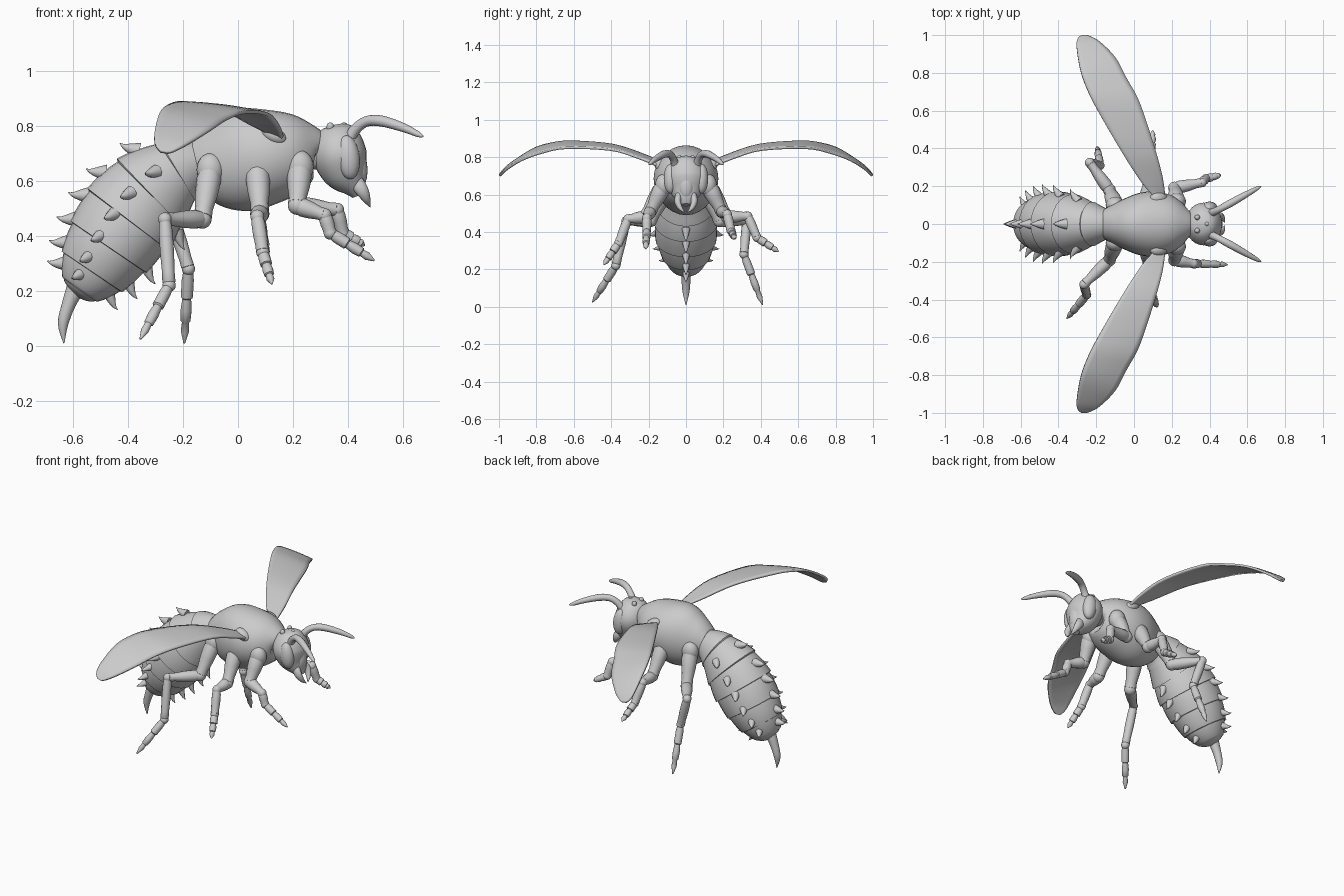
import bpy, bmesh, math
from mathutils import Vector, Matrix

if "Cube" in bpy.data.objects:
    bpy.data.objects.remove(bpy.data.objects["Cube"])


def smooth_path(pts, n):
    """Catmull-Rom resampling of tuples of any length, n steps per span."""
    out = []
    for i in range(len(pts) - 1):
        p0, p1, p2, p3 = (pts[max(i - 1, 0)], pts[i], pts[i + 1], pts[min(i + 2, len(pts) - 1)])
        for k in range(n):
            t = k / n
            out.append(tuple(0.5 * (2 * b + (c - a) * t + (2 * a - 5 * b + 4 * c - d) * t * t
                                    + (3 * b - a - 3 * c + d) * t ** 3)
                             for a, b, c, d in zip(p0, p1, p2, p3)))
    return out + [tuple(pts[-1])]


def frame(centres, i, ref):
    d = (centres[min(i + 1, len(centres) - 1)] - centres[max(i - 1, 0)]).normalized()
    side = (ref - d * ref.dot(d)).normalized()
    return d, side, side.cross(d)


def loft(bm, stations, sides=16, ref=None):
    """Skin elliptical rings; station = (x, y, z, radius_up, radius_side)."""
    cs = [Vector(s[:3]) for s in stations]
    if ref is None:
        d = cs[-1] - cs[0]
        k = min(range(3), key=lambda j: abs(d[j]))
        ref = Vector([1.0 if j == k else 0.0 for j in range(3)])
    rings = []
    for i, s in enumerate(stations):
        _, side, up = frame(cs, i, ref)
        rings.append([bm.verts.new(cs[i] + up * math.cos(a) * s[3] + side * math.sin(a) * s[4])
                      for a in (2 * math.pi * k / sides for k in range(sides))])
    for r0, r1 in zip(rings, rings[1:]):
        for k in range(sides):
            j = (k + 1) % sides
            bm.faces.new((r0[k], r0[j], r1[j], r1[k]))
    bm.faces.new(rings[0])
    bm.faces.new(rings[-1])


def ball(bm, c, r, tilt=0.0):
    m = Matrix.Translation(c) @ Matrix.Rotation(tilt, 4, 'Y') @ Matrix.Diagonal((*r, 1))
    bmesh.ops.create_uvsphere(bm, u_segments=20, v_segments=12, radius=1, matrix=m)


def finish(bm, name, angle=45):
    bmesh.ops.recalc_face_normals(bm, faces=bm.faces)
    me = bpy.data.meshes.new(name)
    bm.to_mesh(me)
    bm.free()
    ob = bpy.data.objects.new(name, me)
    bpy.context.collection.objects.link(ob)
    bpy.ops.object.select_all(action='DESELECT')
    ob.select_set(True)
    bpy.context.view_layer.objects.active = ob
    bpy.ops.object.shade_smooth_by_angle(angle=math.radians(angle))
    return ob


Y = Vector((0, 1, 0))

# Thorax
bm = bmesh.new()
thorax = [(.29, 0, .70, .05, .05), (.275, 0, .705, .095, .09), (.21, 0, .70, .143, .145),
          (.12, 0, .688, .172, .172), (.03, 0, .677, .187, .165), (-.05, 0, .672, .17, .135),
          (-.12, 0, .672, .125, .10), (-.165, 0, .672, .08, .075)]
loft(bm, smooth_path(thorax, 4), 28, Y)
ball(bm, (.285, 0, .695), (.04, .055, .055))
for s in (-1, 1):
    ball(bm, (.13, s * .135, .765), (.05, .035, .03), .5)
finish(bm, "thorax")

# Abdomen with overlapping plates
spine = smooth_path([(-.13, 0, .675, .08, .075), (-.22, 0, .635, .125, .115), (-.32, 0, .555, .17, .155),
                     (-.40, 0, .46, .182, .17), (-.47, 0, .36, .165, .16), (-.53, 0, .27, .13, .125),
                     (-.575, 0, .205, .075, .075), (-.59, 0, .185, .02, .02)], 8)
plates = []
for i, s in enumerate(spine):
    f = (i % 8) / 8
    k = .96 + .06 * f
    if i % 8 == 0 and 0 < i < len(spine) - 1:
        plates.append((*s[:3], s[3] * 1.02, s[4] * 1.02))
        s = tuple(v + .12 * (w - v) for v, w in zip(s, spine[i + 1]))
    plates.append((*s[:3], s[3] * k, s[4] * k))
bm = bmesh.new()
loft(bm, plates, 28, Y)
finish(bm, "abdomen", 50)

# Spikes on the rear edge of each plate: back, belly and flanks
bm = bmesh.new()
cs = [Vector(s[:3]) for s in spine]
for i in (13, 20, 26, 32, 38, 44):
    d, side, up = frame(cs, i, Y)
    for a, size in ((0, 1.0), (180, .8), (72, .85), (-72, .85)):
        if a == 180 and i < 20:
            continue
        a = math.radians(a)
        base = cs[i] + up * math.cos(a) * spine[i][3] + side * math.sin(a) * spine[i][4]
        out = (base - cs[i]).normalized()
        pts = [(base - out * .015 - d * .02, .030), (base + out * .013, .019),
               (base + out * .034 + d * .012, .009), (base + out * .052 + d * .016, .001)]
        loft(bm, smooth_path([(*p, r * size, r * size) for p, r in pts], 2), 10)
finish(bm, "abdomen_spikes")

# Stinger
bm = bmesh.new()
loft(bm, smooth_path([(-.585, 0, .22, .035, .03), (-.615, 0, .15, .025, .025),
                      (-.635, 0, .08, .019, .019), (-.632, 0, .01, .002, .002)], 4), 14, Y)
finish(bm, "stinger")

# Head
bm = bmesh.new()
head = [(.36, 0, .805, .015, .015), (.362, 0, .79, .06, .06), (.365, 0, .745, .088, .10),
        (.37, 0, .69, .098, .113), (.39, 0, .63, .082, .093), (.42, 0, .58, .048, .058),
        (.435, 0, .545, .02, .028)]
loft(bm, smooth_path(head, 4), 28, Y)
ball(bm, (.437, 0, .645), (.033, .042, .075), -.05)
for x, y in ((.335, .035), (.335, -.035), (.385, 0)):
    ball(bm, (x, y, .795), (.014, .014, .017))
finish(bm, "head")

# Eyes
bm = bmesh.new()
for s in (-1, 1):
    ball(bm, (.40, s * .083, .685), (.042, .036, .08), -.12)
finish(bm, "eyes")

# Mandibles
bm = bmesh.new()
for s in (-1, 1):
    loft(bm, smooth_path([(.425, s * .035, .60, .028, .02), (.45, s * .045, .565, .024, .018),
                          (.468, s * .032, .53, .014, .013), (.48, s * .008, .505, .002, .002)], 3), 12)
finish(bm, "mandibles")

# Antennae
bm = bmesh.new()
for s in (-1, 1):
    loft(bm, smooth_path([(.40, s * .055, .745, .023, .023), (.425, s * .065, .785, .02, .02),
                          (.465, s * .085, .815, .019, .019), (.52, s * .115, .817, .02, .02),
                          (.60, s * .16, .793, .016, .016), (.655, s * .19, .768, .01, .01),
                          (.673, s * .198, .76, .002, .002)], 4), 12, Y)
finish(bm, "antennae")

# Wings: leading edge then trailing edge at each station
edges = [(.165, .13, .745, .12, .13, .77), (.15, .25, .795, .04, .22, .81), (.11, .40, .84, -.07, .39, .865),
         (.03, .64, .85, -.20, .615, .883), (-.04, .77, .825, -.255, .73, .87),
         (-.10, .88, .785, -.285, .82, .84), (-.18, .96, .735, -.303, .93, .77),
         (-.23, .988, .708, -.30, .975, .73), (-.255, .995, .70, -.28, .995, .705)]
for s, label in ((-1, "right"), (1, "left")):
    bm = bmesh.new()
    rows = []
    for e in smooth_path(edges, 4):
        a, b = Vector(e[:3]), Vector(e[3:])
        row = []
        for k in range(9):
            t = k / 8
            p = a.lerp(b, t)
            p.z += .25 * (a - b).length * t * (1 - t) * .35
            row.append(bm.verts.new((p.x, s * p.y, p.z)))
        rows.append(row)
    for r0, r1 in zip(rows, rows[1:]):
        for k in range(8):
            bm.faces.new((r0[k], r0[k + 1], r1[k + 1], r1[k]))
    wing = finish(bm, label + "_wing")
    mod = wing.modifiers.new("thickness", 'SOLIDIFY')
    mod.thickness = .013
    mod.offset = 0

# Legs: joints from hip to foot, each side posed on its own
legs = {
    "right_hind_leg": [(-.10, -.10, .64), (-.13, -.19, .46), (-.265, -.32, .46), (-.25, -.375, .22), (-.355, -.50, .025)],
    "left_hind_leg": [(-.10, .10, .64), (-.13, .18, .46), (-.235, .325, .46), (-.18, .31, .28), (-.195, .41, .01)],
    "right_middle_leg": [(.07, -.12, .65), (.08, -.22, .48), (.07, -.31, .47), (.09, -.36, .34), (.123, -.44, .225)],
    "left_middle_leg": [(.07, .12, .65), (.08, .22, .48), (.07, .33, .485), (.09, .38, .37), (.10, .495, .295)],
    "right_front_leg": [(.225, -.12, .65), (.215, -.19, .51), (.315, -.21, .475), (.335, -.21, .41), (.495, -.215, .31)],
    "left_front_leg": [(.225, .12, .65), (.215, .19, .51), (.36, .22, .495), (.38, .24, .41), (.46, .26, .365)],
}
radii = [(.045, .034), (.034, .025), (.025, .024), (.023, .008)]
for name, joints in legs.items():
    bm = bmesh.new()
    for i, (r0, r1) in enumerate(radii):
        p, q = Vector(joints[i]), Vector(joints[i + 1])
        prof = [(0, r0 * .85), (.2, r0), (.5, (r0 + r1) * .52), (.8, r1 * .95), (.95, r1 * 1.0), (1, r1 * .6)]
        if i == 3:  # segmented foot
            prof = [(0, .017), (.15, .022), (.38, .022), (.4, .016), (.55, .020), (.7, .018),
                    (.72, .013), (.84, .015), (1, .003)]
        loft(bm, [(*p.lerp(q, t), r, r) for t, r in prof], 12)
        if i:
            ball(bm, p, (radii[i - 1][1],) * 3)
    ball(bm, joints[0], (.05, .045, .06))
    finish(bm, name)
